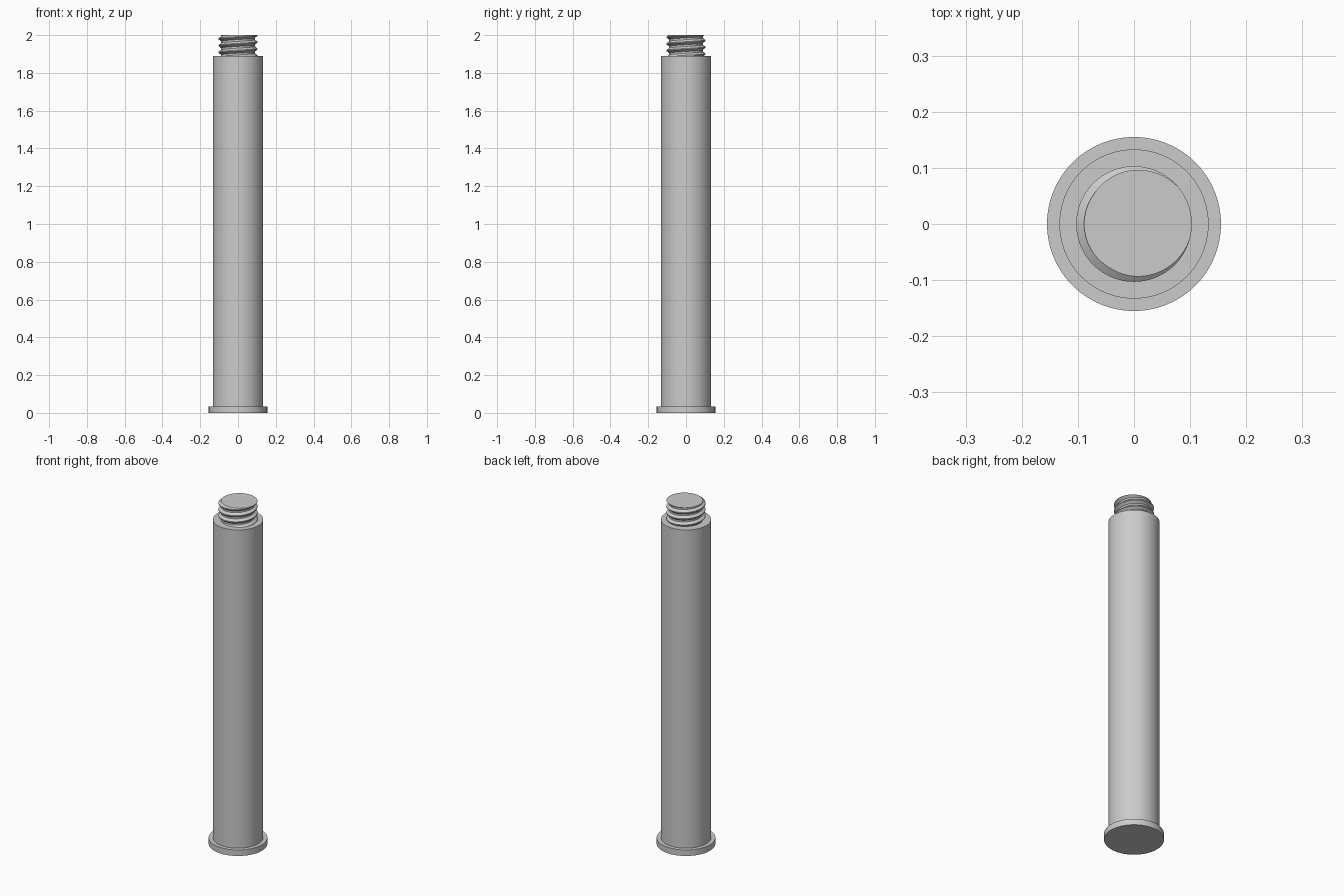
import bpy, bmesh, math
from mathutils import Vector

if "Cube" in bpy.data.objects:
    bpy.data.objects.remove(bpy.data.objects["Cube"], do_unlink=True)

steel = bpy.data.materials.new("plain grey metal")
steel.use_nodes = True
GREY = (0.6, 0.6, 0.6, 1)
steel.diffuse_color = GREY
steel.node_tree.nodes["Principled BSDF"].inputs["Base Color"].default_value = GREY


def finish(name, bm):
    bmesh.ops.recalc_face_normals(bm, faces=bm.faces)
    mesh = bpy.data.meshes.new(name)
    bm.to_mesh(mesh)
    bm.free()
    obj = bpy.data.objects.new(name, mesh)
    bpy.context.collection.objects.link(obj)
    mesh.materials.append(steel)
    bpy.ops.object.select_all(action='DESELECT')
    obj.select_set(True)
    bpy.context.view_layer.objects.active = obj
    bpy.ops.object.shade_smooth_by_angle(angle=math.radians(25))
    return obj


# Pin body with its flange, turned from one profile
SIDES = 96
profile = [(0, 0), (0.155, 0), (0.155, 0.035), (0.133, 0.035), (0.133, 1.89), (0, 1.89)]
bm = bmesh.new()
verts = [bm.verts.new((r, 0, z)) for r, z in profile]
edges = [bm.edges.new(pair) for pair in zip(verts, verts[1:])]
bmesh.ops.spin(bm, geom=verts + edges, axis=(0, 0, 1), cent=(0, 0, 0),
               steps=SIDES, angle=math.tau)
bmesh.ops.remove_doubles(bm, verts=bm.verts, dist=1e-5)
finish("flanged_pin_body", bm)

# Right-handed thread: sheared helical grid, trimmed flat at both ends
PITCH, ROOT, CREST = 0.036, 0.089, 0.103
BASE, TOP, TURNS = 1.885, 2.0, 7
tooth = [(-0.07, CREST), (0.07, CREST), (0.37, ROOT), (0.63, ROOT)]
start = TOP - 5 * PITCH - PITCH * math.radians(12) / math.tau
bm = bmesh.new()
columns = []
for k in range(SIDES + 1):
    a = math.tau * k / SIDES
    columns.append([bm.verts.new((r * math.cos(a), r * math.sin(a),
                                  start + PITCH * (turn + h + k / SIDES)))
                    for turn in range(TURNS) for h, r in tooth])
for left, right in zip(columns, columns[1:]):
    for i in range(len(left) - 1):
        bm.faces.new((left[i], right[i], right[i + 1], left[i + 1]))
bmesh.ops.remove_doubles(bm, verts=bm.verts, dist=1e-5)
for z, side in ((BASE, -1), (TOP, 1)):
    cut = bmesh.ops.bisect_plane(bm, geom=bm.verts[:] + bm.edges[:] + bm.faces[:],
                                 plane_co=Vector((0, 0, z)), plane_no=Vector((0, 0, side)),
                                 clear_outer=True)
    rim = [e for e in bm.edges if e.is_boundary and all(abs(v.co.z - z) < 1e-4 for v in e.verts)]
    bmesh.ops.holes_fill(bm, edges=rim, sides=0)
finish("threaded_end", bm)
